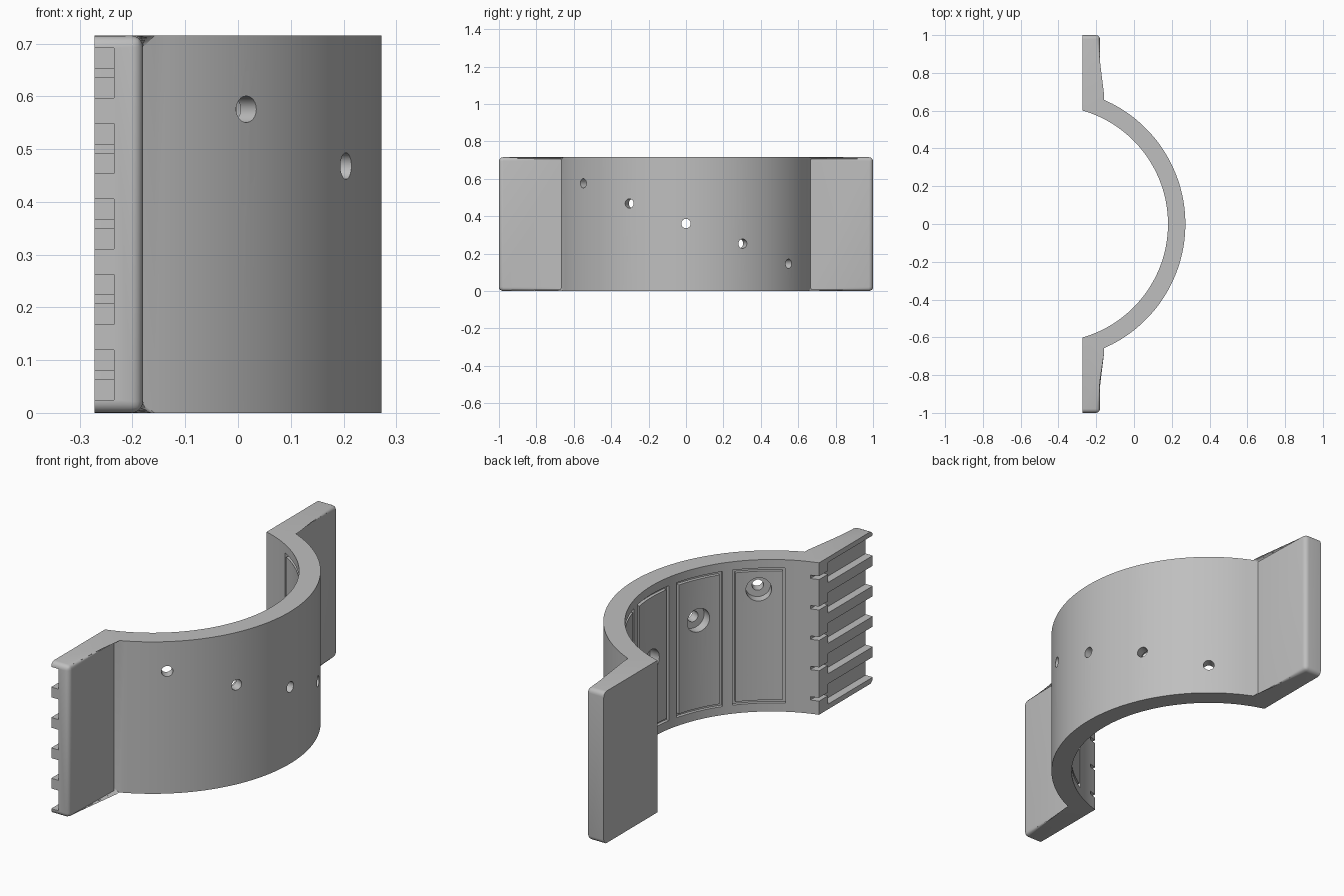
import bpy, bmesh, math
from mathutils import Matrix, Vector

cube = bpy.data.objects.get("Cube")
if cube:
    bpy.data.objects.remove(cube, do_unlink=True)

HEIGHT = 0.715
BACK, FACE = -0.272, -0.18        # flange back and front planes
CX, R_OUT, R_IN = -0.445, 0.717, 0.625
SEGS = 72
ROUND = 0.022

grey = bpy.data.materials.new("plain_grey")
grey.use_nodes = True
colour = (0.52, 0.52, 0.52, 1)
grey.diffuse_color = colour
grey.node_tree.nodes["Principled BSDF"].inputs["Base Color"].default_value = colour

cutters = bpy.data.collections.new("cutters")
bpy.context.scene.collection.children.link(cutters)


def make_object(name, bm, collection):
    bmesh.ops.recalc_face_normals(bm, faces=bm.faces)
    mesh = bpy.data.meshes.new(name)
    bm.to_mesh(mesh)
    bm.free()
    mesh.materials.append(grey)
    obj = bpy.data.objects.new(name, mesh)
    collection.objects.link(obj)
    return obj


def arc(radius, a0, a1, n):
    angles = [a0 + (a1 - a0) * i / n for i in range(n + 1)]
    return [(CX + radius * math.cos(a), radius * math.sin(a)) for a in angles]


def extrude(points, z0, z1):
    """Closed prism from an outline."""
    bm = bmesh.new()
    low = [bm.verts.new((x, y, z0)) for x, y in points]
    high = [bm.verts.new((x, y, z1)) for x, y in points]
    bm.faces.new(low)
    bm.faces.new(high)
    n = len(points)
    for i in range(n):
        j = (i + 1) % n
        bm.faces.new((low[i], low[j], high[j], high[i]))
    return bm, low, high


def box_cut(name, x0, x1, y0, y1, z0, z1):
    bm, _, _ = extrude([(x0, y0), (x1, y0), (x1, y1), (x0, y1)], z0, z1)
    make_object(name, bm, cutters)


def arc_cut(name, a0, a1, z0, z1, n):
    """Shallow curved block sunk into the inner wall."""
    outline = arc(R_IN + 0.015, a0, a1, n) + arc(R_IN - 0.03, a1, a0, n)
    bm, _, _ = extrude(outline, z0, z1)
    make_object(name, bm, cutters)


def drill(name, angle, z, radius, r0, r1):
    """Radial cylinder from radius r0 to r1."""
    bm = bmesh.new()
    direction = Vector((math.cos(angle), math.sin(angle), 0))
    centre = Vector((CX, 0, z)) + direction * (r0 + r1) / 2
    turn = direction.to_track_quat('Z', 'Y').to_matrix().to_4x4()
    bmesh.ops.create_cone(bm, cap_ends=True, segments=32, radius1=radius,
                          radius2=radius, depth=r1 - r0,
                          matrix=Matrix.Translation(centre) @ turn)
    make_object(name, bm, cutters)


# Half-ring clamp with two flanges, outer edges rounded
a_out = math.acos((FACE - CX) / R_OUT)
a_in = math.acos((BACK - CX) / R_IN)
outer = [(BACK, -1), (FACE, -1)] + arc(R_OUT, -a_out, a_out, SEGS) + [(FACE, 1), (BACK, 1)]
outline = outer + arc(R_IN, a_in, -a_in, SEGS)
bm, low, high = extrude(outline, 0, HEIGHT)
last = len(outer) - 1
rounded = [bm.edges.get((ring[i], ring[i + 1])) for ring in (low, high) for i in range(last)]
rounded += [bm.edges.get((low[i], high[i])) for i in (1, last - 1)]
bmesh.ops.bevel(bm, geom=rounded, offset=ROUND, offset_type='OFFSET', segments=5,
                profile=0.5, affect='EDGES', clamp_overlap=False)
clamp = make_object("half_ring_clamp", bm, bpy.context.scene.collection)

# Framed panels on the inner wall, each with a counterbored hole
half, line = math.radians(10.5), 0.014
line_angle = line / R_IN
z_low, z_high = 0.04, HEIGHT - 0.04
for step in range(-2, 3):
    a = math.radians(25) * step
    arc_cut("groove_bottom", a - half, a + half, z_low, z_low + line, 12)
    arc_cut("groove_top", a - half, a + half, z_high - line, z_high, 12)
    arc_cut("groove_side", a - half, a - half + line_angle, z_low, z_high, 1)
    arc_cut("groove_side", a + half - line_angle, a + half, z_low, z_high, 1)
    z = HEIGHT / 2 + 0.003 - 0.1075 * step
    drill("bolt_hole", a, z, 0.025, R_IN - 0.1, R_OUT + 0.1)
    drill("counterbore", a, z, 0.055, R_IN - 0.1, R_IN + 0.045)

# Wide slots in the front flange, each with a narrow feed channel
for i in range(5):
    z = 0.072 + 0.143 * i
    box_cut("wide_slot", BACK - 0.05, -0.235, -1.05, -0.667, z - 0.0475, z + 0.0475)
    box_cut("feed_channel", BACK - 0.06, -0.2352, -0.68, -0.5, z - 0.008, z + 0.008)

# Cut everything in one pass
cut = clamp.modifiers.new("cuts", 'BOOLEAN')
cut.operation = 'DIFFERENCE'
cut.operand_type = 'COLLECTION'
cut.collection = cutters
cut.solver = 'EXACT'
cut.use_self = True
bpy.context.view_layer.objects.active = clamp
clamp.select_set(True)
bpy.ops.object.modifier_apply(modifier=cut.name)
for obj in list(cutters.objects):
    bpy.data.objects.remove(obj, do_unlink=True)
bpy.data.collections.remove(cutters)

bpy.ops.object.select_all(action='DESELECT')
clamp.select_set(True)
bpy.ops.object.shade_smooth_by_angle(angle=math.radians(30))
